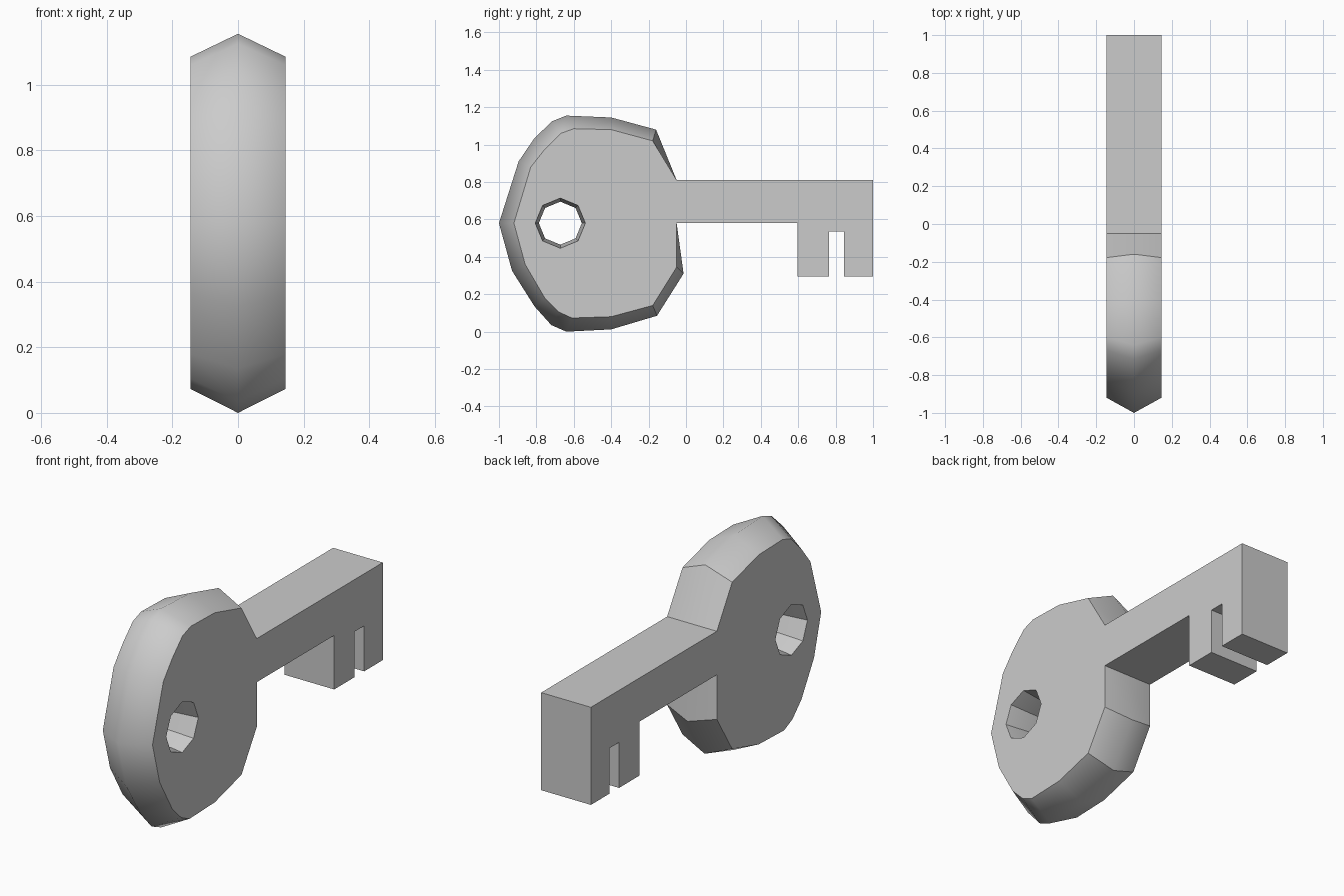
import bpy, bmesh, math

if "Cube" in bpy.data.objects:
    bpy.data.objects.remove(bpy.data.objects["Cube"])

HALF = 0.145          # half thickness of the key
HOLE_Y, HOLE_Z = -0.672, 0.58

# bow outline (y, z), from the upper to the lower shaft junction: ridge and face
bow_ridge = [(-0.16, 1.08), (-0.40, 1.145), (-0.64, 1.155), (-0.715, 1.125),
             (-0.81, 1.035), (-0.895, 0.91), (-1.0, 0.58), (-0.93, 0.325),
             (-0.81, 0.135), (-0.72, 0.035), (-0.64, 0.0), (-0.40, 0.012),
             (-0.155, 0.085), (-0.013, 0.31)]
bow_face = [(-0.178, 1.02), (-0.40, 1.08), (-0.60, 1.085), (-0.67, 1.06),
            (-0.755, 0.975), (-0.83, 0.88), (-0.92, 0.58), (-0.86, 0.36),
            (-0.755, 0.18), (-0.68, 0.105), (-0.61, 0.073), (-0.40, 0.08),
            (-0.178, 0.14), (-0.05, 0.345)]
# shaft with its slotted bit
shaft = [(-0.05, 0.58), (0.595, 0.58), (0.595, 0.295), (0.765, 0.295),
         (0.765, 0.535), (0.845, 0.535), (0.845, 0.295), (1.0, 0.295),
         (1.0, 0.81), (-0.05, 0.81)]


def octagon(r):
    return [(HOLE_Y + r * math.cos(i * math.pi / 4),
             HOLE_Z + r * math.sin(i * math.pi / 4)) for i in range(8)]


bm = bmesh.new()


def skin(face, ridge):
    """Wall running face - ridge - face; returns the three vertex rings."""
    rings = [[bm.verts.new((x, y, z)) for y, z in pts]
             for x, pts in ((-HALF, face), (0, ridge), (HALF, face))]
    n = len(face)
    for a, b in zip(rings, rings[1:]):
        for i in range(n):
            j = (i + 1) % n
            bm.faces.new((a[i], a[j], b[j], b[i]))
    return rings


def loop_edges(ring):
    return [bm.edges.get((ring[i - 1], ring[i])) for i in range(len(ring))]


outer = skin(bow_face + shaft, bow_ridge + shaft)
hole = skin(octagon(0.134), octagon(0.115))

# flat side faces with the hole left open
for k in (0, 2):
    bmesh.ops.triangle_fill(bm, use_beauty=True, use_dissolve=False,
                            edges=loop_edges(outer[k]) + loop_edges(hole[k]))
bmesh.ops.recalc_face_normals(bm, faces=bm.faces)

# smooth rim: soft across the ridge, crisp at corners
ridge_edges = set(loop_edges(outer[1]))
bm.normal_update()
for f in bm.faces:
    f.smooth = True
for e in bm.edges:
    e.smooth = e in ridge_edges or e.calc_face_angle(math.pi) < math.radians(30)

mesh = bpy.data.meshes.new("key")
bm.to_mesh(mesh)
bm.free()
bpy.context.collection.objects.link(bpy.data.objects.new("key", mesh))
